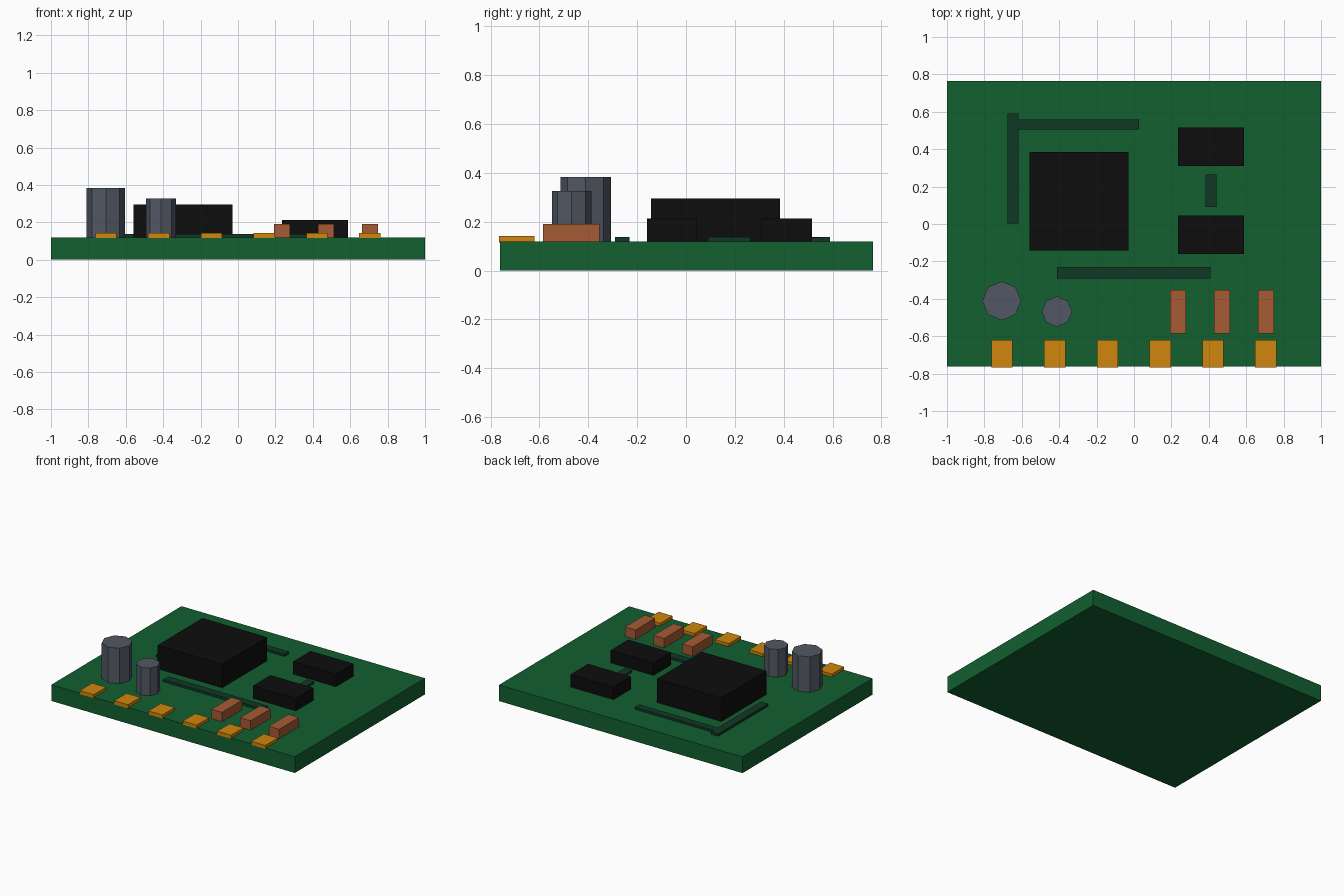
import bpy

if "Cube" in bpy.data.objects:
    bpy.data.objects.remove(bpy.data.objects["Cube"])


def material(name, rgb):
    m = bpy.data.materials.new(name)
    m.diffuse_color = (*rgb, 1)
    m.use_nodes = True
    m.node_tree.nodes["Principled BSDF"].inputs["Base Color"].default_value = m.diffuse_color
    return m


GREEN = material("board green", (0.006, 0.115, 0.030))
DARK_GREEN = material("dark green", (0.005, 0.040, 0.018))
BLACK = material("black", (0.004, 0.004, 0.004))
GREY = material("slate grey", (0.085, 0.097, 0.125))
COPPER = material("copper brown", (0.38, 0.105, 0.034))
GOLD = material("gold", (0.63, 0.24, 0.004))

TOP = 0.12    # height of the board surface
SINK = 0.005  # how far parts sit into the board


def box(name, x0, x1, y0, y1, z1, mat, z0=TOP - SINK):
    bpy.ops.mesh.primitive_cube_add(
        size=1, location=((x0 + x1) / 2, (y0 + y1) / 2, (z0 + z1) / 2))
    ob = bpy.context.object
    ob.name = name
    ob.scale = (x1 - x0, y1 - y0, z1 - z0)
    bpy.ops.object.transform_apply(location=False, rotation=False, scale=True)
    ob.data.materials.append(mat)
    return ob


def can(name, x, y, radius, z1):
    z0 = TOP - SINK
    bpy.ops.mesh.primitive_cylinder_add(
        vertices=8, radius=radius, depth=z1 - z0, location=(x, y, (z0 + z1) / 2))
    ob = bpy.context.object
    ob.name = name
    ob.data.materials.append(GREY)


# Board slab
box("board", -1, 1, -0.762, 0.765, TOP, GREEN, z0=0)

# Large processor and two memory chips
box("main_chip", -0.56, -0.03, -0.143, 0.384, 0.295, BLACK)
for i, y in enumerate((0.413, -0.057)):
    box(f"small_chip_{i + 1}", 0.235, 0.587, y - 0.103, y + 0.103, 0.213, BLACK)

# Raised traces
box("trace_back", -0.646, 0.028, 0.506, 0.559, 0.1365, DARK_GREEN)
box("trace_left", -0.677, -0.617, 0.003, 0.590, 0.1375, DARK_GREEN)
box("trace_front", -0.411, 0.408, -0.291, -0.231, 0.137, DARK_GREEN)
box("trace_right", 0.381, 0.440, 0.091, 0.265, 0.137, DARK_GREEN)

# Eight-sided capacitors
can("large_capacitor", -0.707, -0.411, 0.104, 0.383)
can("small_capacitor", -0.412, -0.468, 0.081, 0.326)

# Row of resistors
for i in range(3):
    x = 0.236 + i * 0.235
    box(f"resistor_{i + 1}", x - 0.043, x + 0.043, -0.586, -0.354, 0.19, COPPER)

# Edge contacts along the front
for i in range(6):
    x = -0.706 + i * 0.282
    box(f"contact_pad_{i + 1}", x - 0.057, x + 0.057, -0.766, -0.621, 0.142, GOLD)
